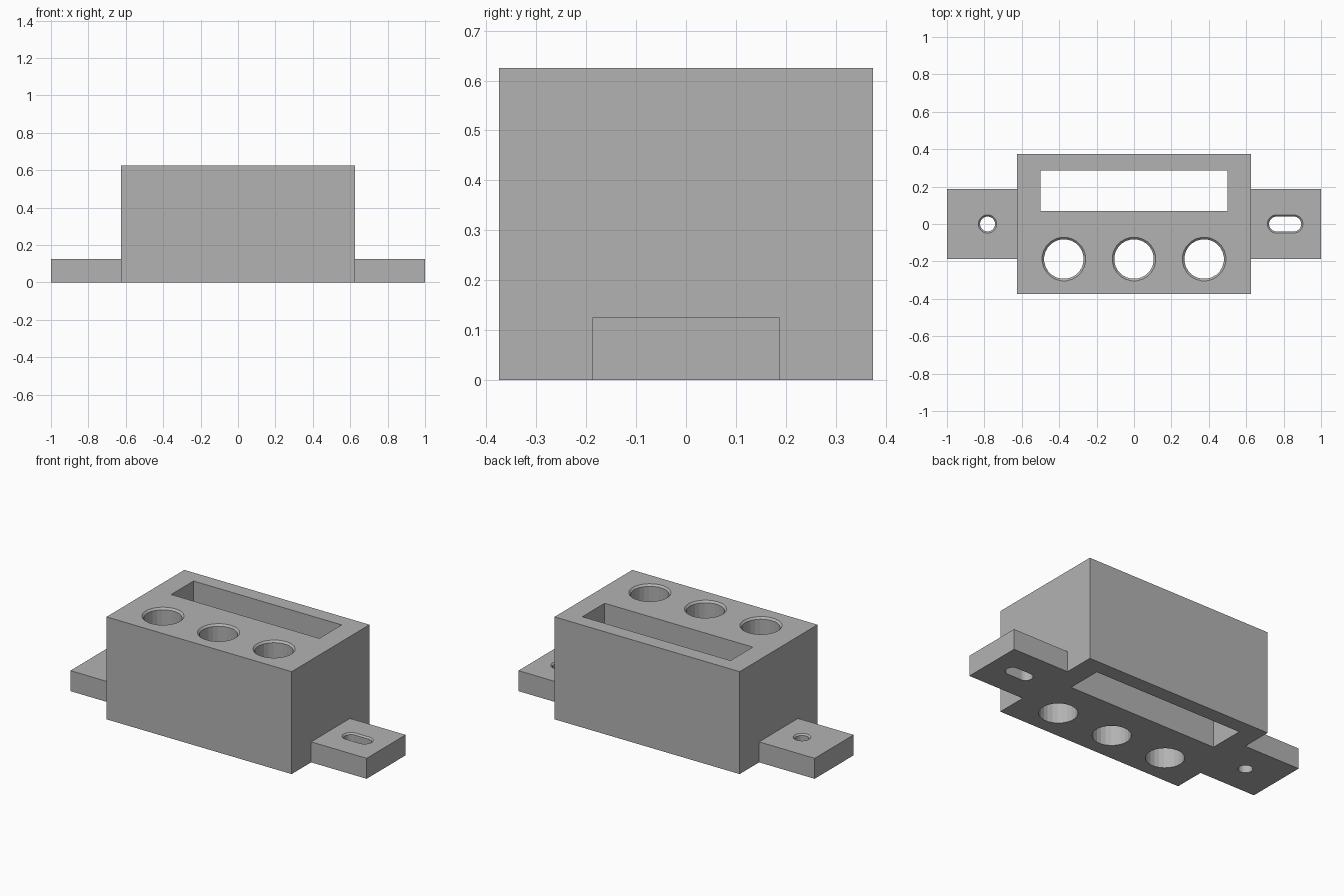
import bpy, bmesh, math

old = bpy.data.objects.get("Cube")
if old:
    bpy.data.objects.remove(old, do_unlink=True)

grey = bpy.data.materials.new("light_grey")
grey.use_nodes = True
colour = (0.45, 0.45, 0.45, 1)
grey.diffuse_color = colour
grey.node_tree.nodes["Principled BSDF"].inputs["Base Color"].default_value = colour


def make_object(name, bm):
    bmesh.ops.recalc_face_normals(bm, faces=bm.faces)
    mesh = bpy.data.meshes.new(name)
    bm.to_mesh(mesh)
    bm.free()
    mesh.materials.append(grey)
    obj = bpy.data.objects.new(name, mesh)
    bpy.context.collection.objects.link(obj)
    return obj


def box(name, x0, x1, y0, y1, z0, z1):
    bm = bmesh.new()
    bmesh.ops.create_cube(bm, size=1)
    for v in bm.verts:
        v.co = (x0 + (v.co.x + .5) * (x1 - x0),
                y0 + (v.co.y + .5) * (y1 - y0),
                z0 + (v.co.z + .5) * (z1 - z0))
    return make_object(name, bm)


def hole(name, x, y, radius, top, lip, half_length=0.0, sides=24):
    """Through-hole cutter with a chamfered mouth; half_length stretches it into a slot."""
    bm = bmesh.new()
    rings = []
    levels = [(-0.1, radius), (top - lip, radius), (top, radius + lip), (top + 0.1, radius + lip)]
    for z, r in levels:
        ring = []
        for i in range(sides):
            a = 2 * math.pi * (i + .5) / sides
            shift = math.copysign(half_length, math.cos(a))
            ring.append(bm.verts.new((x + shift + r * math.cos(a), y + r * math.sin(a), z)))
        rings.append(ring)
    for low, high in zip(rings, rings[1:]):
        for i in range(sides):
            j = (i + 1) % sides
            bm.faces.new((low[i], low[j], high[j], high[i]))
    bm.faces.new(rings[0])
    bm.faces.new(rings[-1])
    return make_object(name, bm)


def combine(target, other, operation):
    mod = target.modifiers.new(other.name, 'BOOLEAN')
    mod.operation = operation
    mod.solver = 'EXACT'
    mod.object = other
    bpy.context.view_layer.objects.active = target
    bpy.ops.object.modifier_apply(modifier=mod.name)
    bpy.data.objects.remove(other, do_unlink=True)


# Block with a mounting tab on each side
TOP, TAB_TOP = 0.625, 0.125
housing = box("housing_block", -0.625, 0.625, -0.375, 0.375, 0, TOP)
for side in (-1, 1):
    inner, outer = sorted((side * 0.5, side * 1.0))
    combine(housing, box("mounting_tab", inner, outer, -0.1875, 0.1875, 0, TAB_TOP), 'UNION')

# Rectangular well and three round bores through the block
combine(housing, box("well_cutter", -0.5, 0.5, 0.07, 0.285, -0.1, TOP + 0.1), 'DIFFERENCE')
for x in (-0.375, 0, 0.375):
    combine(housing, hole("bore_cutter", x, -0.1875, 0.106, TOP, 0.011), 'DIFFERENCE')

# Screw hole in the right tab, adjusting slot in the left tab
combine(housing, hole("screw_cutter", -0.783, 0, 0.04, TAB_TOP, 0.009), 'DIFFERENCE')
combine(housing, hole("slot_cutter", 0.808, 0, 0.04, TAB_TOP, 0.009, 0.046), 'DIFFERENCE')
